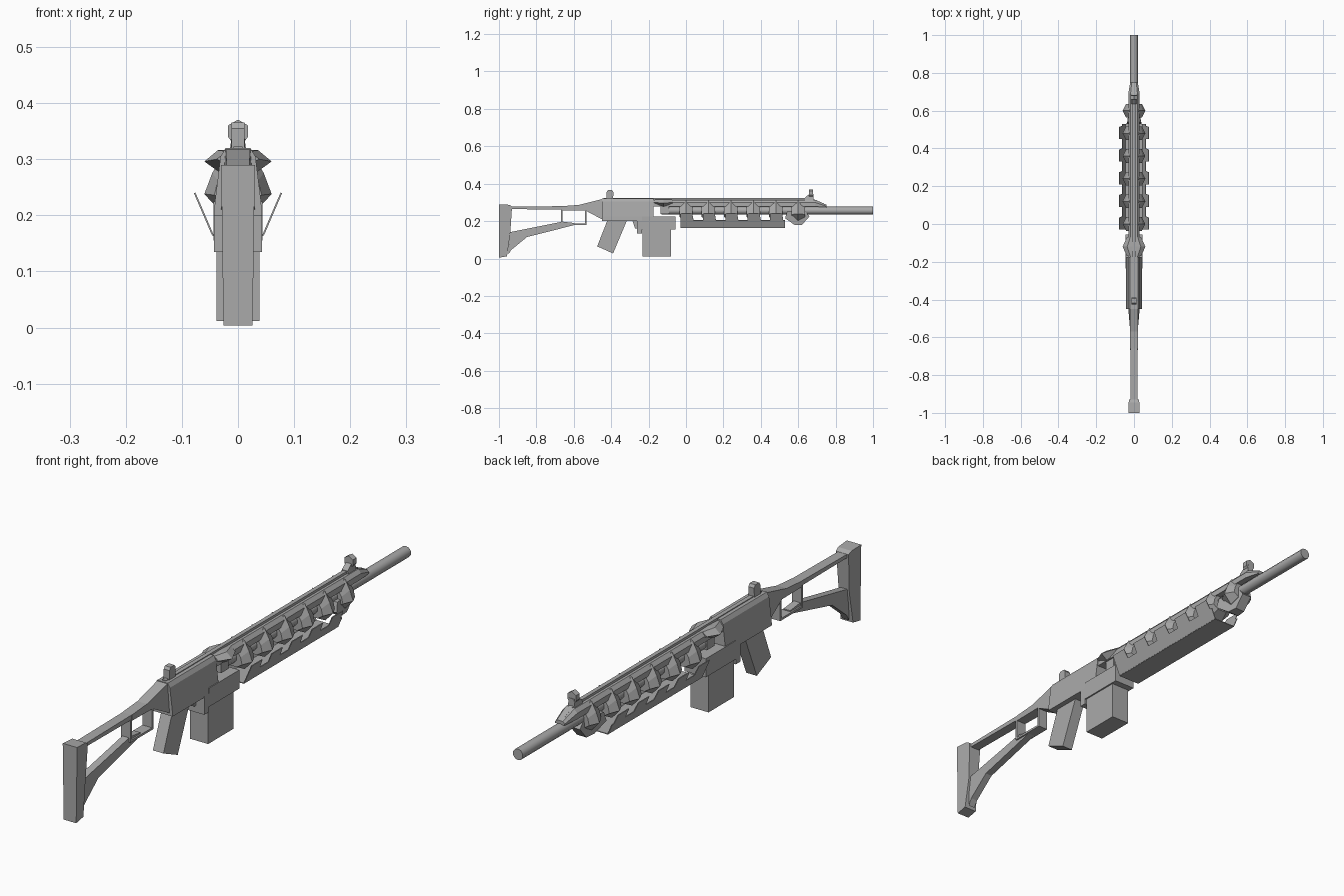
import bpy, bmesh, math
from mathutils import Matrix

cube = bpy.data.objects.get("Cube")
if cube:
    bpy.data.objects.remove(cube, do_unlink=True)

grey = bpy.data.materials.new("gunmetal_grey")
grey.use_nodes = True
col = (0.4, 0.4, 0.4, 1)
grey.diffuse_color = col
grey.node_tree.nodes["Principled BSDF"].inputs["Base Color"].default_value = col


def finish(name, bm, recalc=True):
    if recalc:
        bmesh.ops.recalc_face_normals(bm, faces=bm.faces)
    me = bpy.data.meshes.new(name)
    bm.to_mesh(me)
    bm.free()
    me.materials.append(grey)
    ob = bpy.data.objects.new(name, me)
    bpy.context.collection.objects.link(ob)
    return ob


def loft(name, rings, bm=None, caps=True):
    """Skin a list of equal-length closed rings of points."""
    own = bm is None
    bm = bm or bmesh.new()
    vs = [[bm.verts.new(p) for p in r] for r in rings]
    n = len(rings[0])
    for a, b in zip(vs, vs[1:]):
        for i in range(n):
            j = (i + 1) % n
            bm.faces.new((a[i], a[j], b[j], b[i]))
    if caps:
        bm.faces.new(vs[0])
        bm.faces.new(vs[-1][::-1])
    return finish(name, bm) if own else None


def side_prism(name, pts, w):
    """Side outline of (y, z) or (y, z, half width) points, spread across x."""
    half = [p[2] if len(p) > 2 else w for p in pts]
    return loft(name, [[(s * h, p[0], p[1]) for p, h in zip(pts, half)] for s in (-1, 1)])


def box(name, x, y0, y1, z0, z1):
    return side_prism(name, [(y0, z0), (y1, z0), (y1, z1), (y0, z1)], x)


def mirrored(half):
    """Complete a right-hand (x, z) section on the other side."""
    return half + [(-x, z) for x, z in reversed(half)]


def section_loft(name, sections, bm=None):
    return loft(name, [[(x, y, z) for x, z in mirrored(h)] for y, h in sections], bm)


# Stock: butt plate, top tube, window frame and lower brace
side_prism("butt_plate", [(-1, .004, .026), (-.957, .012, .026), (-.94, .13, .022),
                          (-.93, .278, .026), (-.945, .287, .028), (-1, .29, .03)], .028)
side_prism("stock_upper_bar", [(-.94, .264), (-.66, .262), (-.66, .28), (-.94, .277)], .019)
side_prism("stock_neck", [(-.66, .258, .02), (-.54, .258, .022), (-.45, .21, .03), (-.44, .32, .022),
                          (-.57, .287, .02), (-.66, .28, .02)], .022)
box("stock_window_rear", .02, -.668, -.66, .18, .262)
box("stock_window_front", .02, -.54, -.532, .18, .262)
box("stock_window_floor", .02, -.668, -.532, .178, .186)
side_prism("stock_lower_brace", [(-.95, .02), (-.935, .045), (-.85, .115), (-.6, .178),
                                 (-.6, .19), (-.66, .197), (-.945, .14)], .014)

# Receiver with sloping sides
section_loft("receiver", [(y, [(.043, .2), (.041, .225), (.031, .305), (.022, .32)])
                          for y in (-.45, -.175)])
box("magazine_well", .044, -.235, -.055, .155, .225)
box("magazine", .038, -.232, -.08, .012, .16)
box("trigger_housing", .043, -.262, -.235, .135, .203)
side_prism("pistol_grip", [(-.42, .205), (-.315, .205), (-.39, .027), (-.475, .065)], .022)
side_prism("trigger", [(-.285, .2), (-.262, .2), (-.262, .16), (-.272, .16)], .008)

# Bolt cover with faceted knobs on both sides
section_loft("bolt_knob", [(-.17, [(.02, .292), (.038, .3), (.02, .314)]),
                           (-.12, [(.035, .278), (.06, .296), (.036, .316)]),
                           (-.07, [(.02, .292), (.038, .3), (.02, .314)])])
box("breech_block", .024, -.135, -.09, .238, .3)

# Barrel
bm = bmesh.new()
bmesh.ops.create_cone(bm, cap_ends=True, segments=10, radius1=.021, radius2=.021, depth=1.13,
                      matrix=Matrix.Translation((0, .435, .256)) @ Matrix.Rotation(math.pi / 2, 4, 'X'))
barrel = finish("barrel", bm)

# Upper handguard with a slanted nose, and the thin rail along the top
upper = [(.03, .278), (.03, .3), (.018, .314)]
section_loft("upper_handguard", [(-.175, upper), (.69, upper), (.75, [(.02, .274), (.02, .28), (.012, .288)])])
side_prism("top_rail", [(-.44, .312), (.735, .295), (.67, .323), (-.44, .323)], .008)

# Faceted collars around the barrel
bm = bmesh.new()
end = [(.02, .222), (.042, .236), (.036, .262), (.018, .288)]
mid = [(.028, .203), (.06, .238), (.046, .275), (.026, .312)]
for i in range(6):
    y = .12 * i
    section_loft("", [(y - .036, end), (y, mid), (y + .036, end)], bm)
finish("barrel_collars", bm)

# Lower handguard: thin open trough with flared teeth on both sides
def flare(z):
    return .045 + (z - .165) * .43


bm = bmesh.new()


def sheet(pts):
    bm.faces.new([bm.verts.new(p) for p in pts])


sheet([(-.045, -.03, .165), (.045, -.03, .165), (.045, .53, .165), (-.045, .53, .165)])
for s in (-1, 1):
    sheet([(s * flare(z), y, z) for y, z in ((-.03, .165), (.53, .165), (.53, .205), (-.03, .205))])
    for i in range(5):
        y = .12 * i
        sheet([(s * flare(z), y + d, z) for d, z in ((-.03, .205), (.04, .205), (.034, .24), (-.03, .24))])
trough = finish("lower_handguard", bm)
mod = trough.modifiers.new("thickness", 'SOLIDIFY')
mod.thickness = .003
mod.offset = 0

# Nose below the barrel
side_prism("handguard_nose", [(.53, .215, .04), (.58, .18, .024), (.62, .18, .02),
                              (.66, .225, .02), (.64, .25, .02), (.54, .25, .036)], .03)

# Sights
side_prism("rear_sight", [(-.425, .31), (-.39, .31), (-.388, .355), (-.395, .365), (-.418, .365), (-.425, .355)], .012)
section_loft("front_sight_post", [(.635, [(.015, .31), (.012, .325)]), (.66, [(.015, .31), (.011, .345)]),
                                  (.682, [(.015, .31), (.011, .345)])])
section_loft("front_sight_head", [(y, [(.012, .332), (.018, .34), (.018, .36), (.001, .37)])
                                  for y in (.658, .68)])

# Smooth the barrel only
bpy.ops.object.select_all(action='DESELECT')
barrel.select_set(True)
bpy.context.view_layer.objects.active = barrel
bpy.ops.object.shade_smooth_by_angle(angle=math.radians(40))
